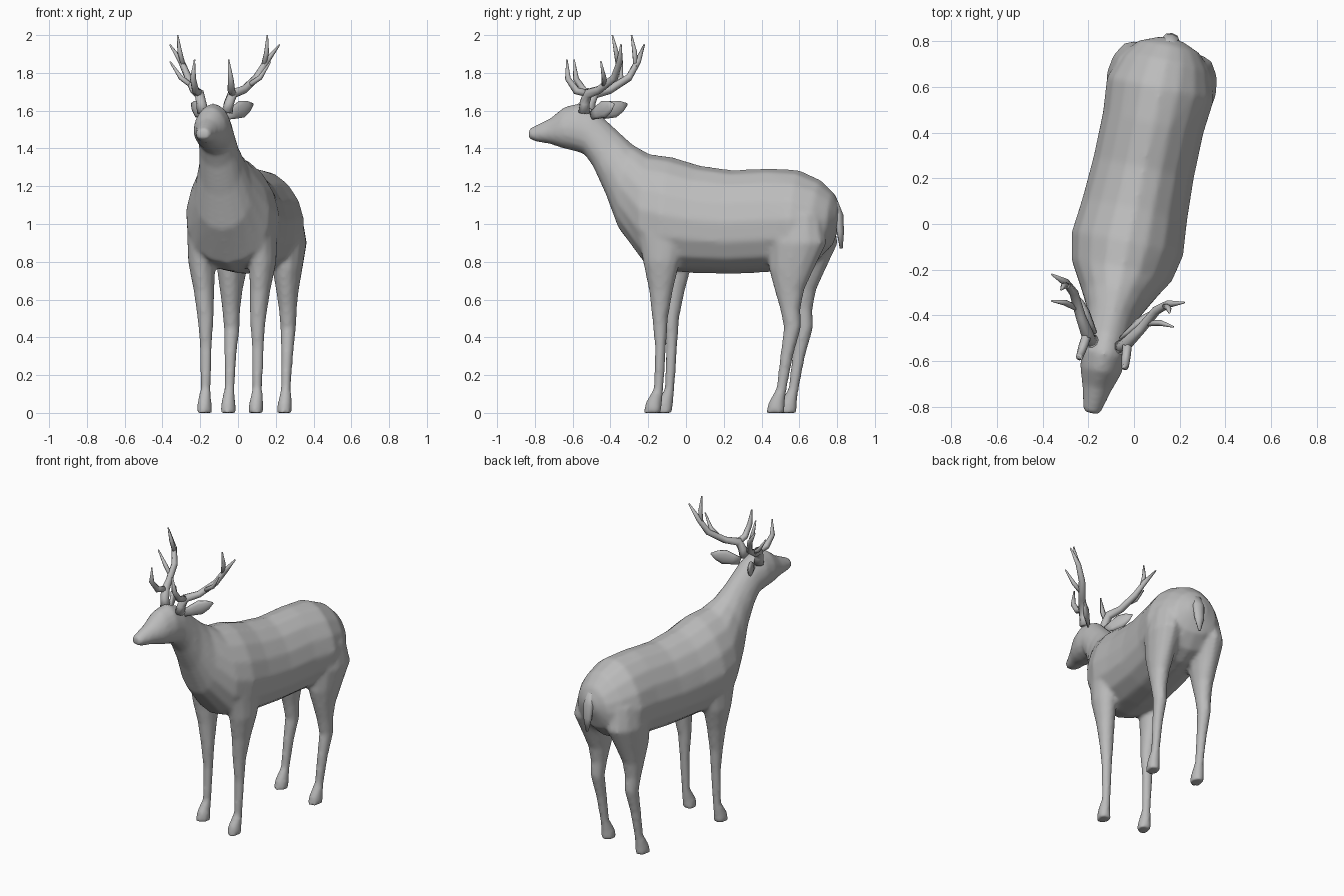
import bpy, bmesh
from math import cos, sin, pi, radians
from mathutils import Vector, Matrix

if "Cube" in bpy.data.objects:
    bpy.data.objects.remove(bpy.data.objects["Cube"])

grey = bpy.data.materials.new("plain grey")
grey.use_nodes = True
grey.diffuse_color = (0.5, 0.5, 0.5, 1)
grey.node_tree.nodes["Principled BSDF"].inputs["Base Color"].default_value = (0.5, 0.5, 0.5, 1)

# The animal is symmetric about its own axis, turned slightly on the spot
PLACE = Matrix.Rotation(radians(-12), 4, "Z") @ Matrix.Translation((-0.01, 0, 0))


def ring(centre, u, v, sides, taper=0.0):
    """Oval around centre with half axes u and v, narrowed towards +v by taper."""
    angles = [2 * pi * i / sides for i in range(sides)]
    return [centre + u * cos(a) * (1 - taper * sin(a)) + v * sin(a) for a in angles]


def loft(bm, rings):
    """Closed skin over a list of rings."""
    rows = [[bm.verts.new(p) for p in r] for r in rings]
    for a, b in zip(rows, rows[1:]):
        for i in range(len(a)):
            j = (i + 1) % len(a)
            bm.faces.new((a[i], a[j], b[j], b[i]))
    bm.faces.new(rows[0][::-1])
    bm.faces.new(rows[-1])


def tube(bm, points, radii, side=1, sides=8):
    """Round tapering branch through a few points."""
    pts = [Vector((x * side, y, z)) for x, y, z in points]
    rings = []
    for i, p in enumerate(pts):
        d = pts[min(i + 1, len(pts) - 1)] - pts[max(i - 1, 0)]
        q = d.to_track_quat("Z", "Y")
        rings.append(ring(p, q @ Vector((radii[i], 0, 0)), q @ Vector((0, radii[i], 0)), sides))
    loft(bm, rings)


def finish(bm, name):
    bmesh.ops.recalc_face_normals(bm, faces=bm.faces)
    for f in bm.faces:
        f.smooth = True
    mesh = bpy.data.meshes.new(name)
    bm.to_mesh(mesh)
    bm.free()
    mesh.materials.append(grey)
    obj = bpy.data.objects.new(name, mesh)
    bpy.context.collection.objects.link(obj)
    obj.matrix_world = PLACE
    return obj


# Trunk, neck and head: top y, top z, bottom y, bottom z, half width
TRUNK = [
    (.83, 1.09, .825, 1.0, .05), (.80, 1.16, .78, .88, .14), (.73, 1.23, .70, .80, .20),
    (.61, 1.285, .60, .76, .24), (.45, 1.295, .45, .745, .225), (.25, 1.285, .25, .735, .225),
    (.07, 1.31, .05, .74, .235), (-.08, 1.355, -.10, .75, .25), (-.20, 1.37, -.22, .79, .225),
    (-.29, 1.42, -.36, .97, .155), (-.37, 1.49, -.43, 1.15, .115), (-.43, 1.545, -.50, 1.30, .10),
    (-.49, 1.60, -.55, 1.37, .095), (-.58, 1.64, -.60, 1.385, .10), (-.66, 1.62, -.665, 1.40, .09),
    (-.735, 1.56, -.74, 1.425, .065), (-.81, 1.525, -.81, 1.435, .047), (-.85, 1.505, -.85, 1.45, .036),
]
# Legs: height, sideways centre, lengthways centre, half width, half depth
FRONT_LEG = [
    (0, .14, -.152, .042, .048), (.05, .14, -.148, .038, .045), (.13, .14, -.12, .027, .026),
    (.35, .14, -.11, .033, .03), (.50, .142, -.112, .043, .042), (.65, .152, -.105, .055, .065),
    (.80, .165, -.10, .072, .10), (.95, .165, -.10, .075, .13), (1.1, .14, -.08, .05, .10),
]
HIND_LEG = [
    (0, .153, .514, .042, .05), (.05, .153, .52, .038, .045), (.13, .153, .548, .027, .028),
    (.30, .153, .575, .032, .035), (.45, .153, .607, .042, .046), (.55, .153, .595, .048, .055),
    (.65, .152, .59, .06, .08), (.76, .15, .60, .078, .122), (.90, .145, .63, .10, .16),
    (1.05, .13, .63, .09, .13),
]

bm = bmesh.new()
trunk_rings = []
for ty, tz, by, bz, half in TRUNK:
    top, low = Vector((0, ty, tz)), Vector((0, by, bz))
    trunk_rings.append(ring((top + low) / 2, Vector((half, 0, 0)), (top - low) / 2, 16, .13))
loft(bm, trunk_rings)
for side in (1, -1):
    for leg in (FRONT_LEG, HIND_LEG):
        loft(bm, [ring(Vector((x * side, y, z)), Vector((w, 0, 0)), Vector((0, d, 0)), 12)
                  for z, x, y, w, d in leg])
body = finish(bm, "body")

# Blend the legs into the trunk as one skin
blend = body.modifiers.new("blend", "REMESH")
blend.mode = "VOXEL"
blend.voxel_size = .013
blend.use_smooth_shade = True
relax = body.modifiers.new("relax", "SMOOTH")
relax.factor = .5
relax.iterations = 6

for side, label in ((1, "left"), (-1, "right")):
    # Antler: swept beam with three tines
    bm = bmesh.new()
    tube(bm, [(.065, -.54, 1.59), (.075, -.535, 1.64), (.09, -.515, 1.69), (.135, -.444, 1.71),
              (.185, -.35, 1.775), (.23, -.312, 1.86), (.297, -.291, 1.95)],
         [.032, .027, .027, .022, .02, .017, .004], side)
    tube(bm, [(.09, -.51, 1.69), (.097, -.575, 1.705), (.102, -.62, 1.77), (.092, -.627, 1.87)],
         [.02, .02, .016, .004], side)
    tube(bm, [(.215, -.32, 1.83), (.235, -.33, 1.91), (.243, -.349, 2.0)], [.014, .013, .004], side)
    tube(bm, [(.15, -.415, 1.73), (.215, -.40, 1.775), (.272, -.405, 1.86)], [.014, .013, .004], side)
    finish(bm, label + "_antler")

    # Ear: flattened leaf pointing out and back
    bm = bmesh.new()
    base, tip = Vector((.06 * side, -.50, 1.575)), Vector((.168 * side, -.355, 1.635))
    along = (tip - base).normalized()
    flat = along.cross(Vector((0, 0, 1))).normalized()
    wide = flat.cross(along)
    loft(bm, [ring(base.lerp(tip, t), flat * w * .4, wide * w, 10)
              for t, w in ((0, .024), (.25, .036), (.55, .048), (.8, .032), (1, .005))])
    finish(bm, label + "_ear")

# Tail: narrow hanging flap
bm = bmesh.new()
loft(bm, [ring(Vector((0, y, z)), Vector((w, 0, 0)), Vector((0, d, 0)), 8)
          for z, y, w, d in ((1.12, .80, .03, .02), (1.05, .825, .04, .024),
                             (.96, .833, .034, .02), (.87, .838, .008, .008))])
finish(bm, "tail")
